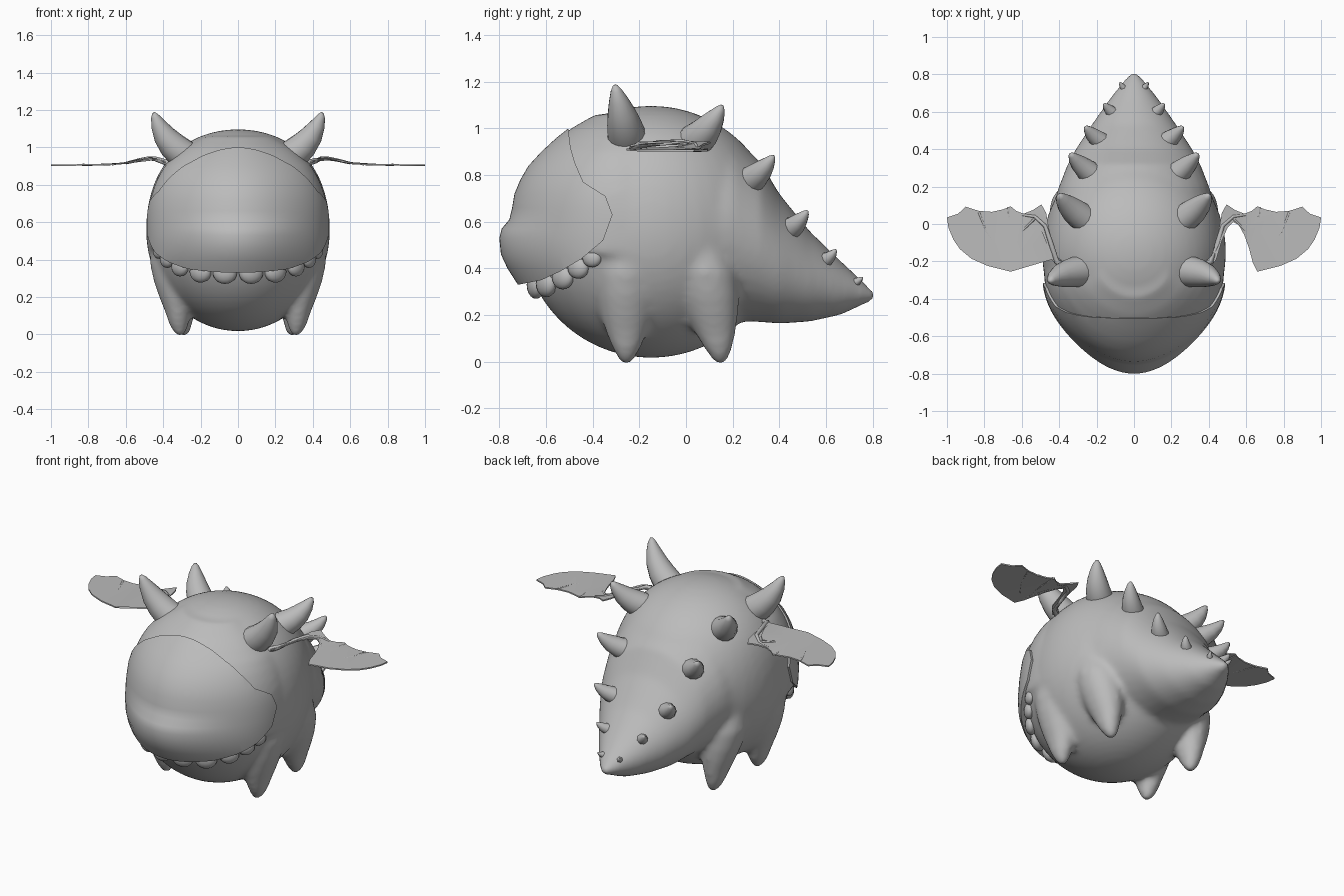
import bpy, bmesh, math
from mathutils import Vector

if "Cube" in bpy.data.objects:
    bpy.data.objects.remove(bpy.data.objects["Cube"])

grey = bpy.data.materials.new("plain_grey")
grey.diffuse_color = (0.5, 0.5, 0.5, 1)
grey.use_nodes = True
grey.node_tree.nodes["Principled BSDF"].inputs["Base Color"].default_value = grey.diffuse_color


def make(name, bm):
    bmesh.ops.recalc_face_normals(bm, faces=bm.faces)
    me = bpy.data.meshes.new(name)
    bm.to_mesh(me)
    bm.free()
    me.materials.append(grey)
    ob = bpy.data.objects.new(name, me)
    bpy.context.collection.objects.link(ob)
    return ob


def loft(bm, rings):
    """Skin a list of closed rings and cap both ends."""
    vs = [[bm.verts.new(p) for p in r] for r in rings]
    n = len(vs[0])
    for a, b in zip(vs, vs[1:]):
        for i in range(n):
            bm.faces.new((a[i], a[(i + 1) % n], b[(i + 1) % n], b[i]))
    bm.faces.new(vs[0])
    bm.faces.new(vs[-1])


def circle(n):
    return [(math.cos(2 * math.pi * i / n), math.sin(2 * math.pi * i / n)) for i in range(n)]


def tube(bm, path, radii, n=12):
    """Round tapering tube along a path."""
    pts = [Vector(p) for p in path]
    rings = []
    for i, (p, r) in enumerate(zip(pts, radii)):
        t = (pts[min(i + 1, len(pts) - 1)] - pts[max(i - 1, 0)]).normalized()
        u = t.cross(Vector((0.3, 1, 0.1))).normalized()
        v = t.cross(u)
        rings.append([p + u * c * r + v * s * r for c, s in circle(n)])
    loft(bm, rings)


def finish(ob, angle=50):
    """Apply modifiers and shade smoothly."""
    bpy.ops.object.select_all(action='DESELECT')
    ob.select_set(True)
    bpy.context.view_layer.objects.active = ob
    for m in list(ob.modifiers):
        bpy.ops.object.modifier_apply(modifier=m.name)
    bpy.ops.object.shade_smooth_by_angle(angle=math.radians(angle))


# Head levels: z, front y, half width
levels = [(.26, -.67, .455), (.33, -.72, .475), (.40, -.765, .487), (.46, -.793, .49), (.53, -.80, .493),
          (.57, -.79, .493), (.61, -.757, .493), (.66, -.745, .49), (.72, -.735, .482), (.78, -.71, .465),
          (.84, -.675, .44), (.90, -.62, .405), (.96, -.555, .345), (1.0, -.505, .295), (1.06, -.40, .19)]


def head_rings(inset, back, zmin):
    """Half-oval outlines with a slightly pointed front."""
    rings = []
    for z, yf, w in levels:
        if z < zmin:
            continue
        k, w, depth, ring = (.3 if z < .6 else .18), w - inset, yf + inset + .25, []
        for i in range(49):
            c, s = math.cos(math.pi * i / 48), math.sin(math.pi * i / 48)
            ring.append((c * w, -.25 + (s - k * (c * s) ** 2) * depth, z))
        rings.append(ring + [(-w * .5, back, z), (w * .5, back, z)])
    return rings


# Body: round torso, head core, tapering tail and four stubby legs fused together
CY, CZ, RX, RY, RZ = -0.15, 0.557, 0.492, 0.55, 0.54
bm = bmesh.new()
ret = bmesh.ops.create_uvsphere(bm, u_segments=48, v_segments=32, radius=1)
for v in ret["verts"]:
    x, y, z = v.co
    x *= 1 + .13 * max(z, 0) ** 2
    v.co = Vector((x * RX, CY + y * RY, CZ + z * RZ))
loft(bm, head_rings(.012, -.18, .45))
tail = [(-.05, .44, 1.0, .12), (.1, .432, 1.02, .11), (.2, .402, .97, .175), (.32, .355, .855, .17),
        (.40, .312, .72, .163), (.53, .227, .56, .172), (.66, .137, .435, .20), (.75, .068, .352, .24),
        (.815, .012, .29, .268)]
loft(bm, [[(c * w, y, (t + b) / 2 + s * (t - b) / 2) for c, s in circle(36)] for y, w, t, b in tail])
# leg rings: z, centre x, x radius, y radius
leg = [(-.012, .31, .015, .018), (.015, .312, .036, .038), (.06, .317, .054, .062), (.12, .32, .07, .086),
       (.20, .325, .097, .112), (.28, .33, .12, .13), (.38, .335, .137, .14), (.50, .32, .14, .12), (.6, .3, .1, .07)]
for side in (1, -1):
    for y, inset, lean in ((-.255, 0, 0), (.148, .02, -.18)):
        loft(bm, [[(side * (x - inset + c * rx), y + lean * z + s * ry, z) for c, s in circle(20)]
                  for z, x, rx, ry in leg])
body = make("body", bm)
rm = body.modifiers.new("fuse", 'REMESH')
rm.mode = 'VOXEL'
rm.voxel_size = 0.016
sm = body.modifiers.new("soften", 'SMOOTH')
sm.factor = 0.5
sm.iterations = 12
finish(body, 80)

# Head shell, trimmed to the lip and cheek line
bm = bmesh.new()
loft(bm, head_rings(0, -.2, 0))
head = make("head_shell", bm)
outline = [(-.95, .31), (-.72, .33), (-.62, .35), (-.54, .387), (-.45, .44), (-.355, .52), (-.315, .63),
           (-.345, .71), (-.44, .77), (-.475, .85), (-.495, .92), (-.505, 1.0), (-.5, 1.2), (-.95, 1.2)]
bm = bmesh.new()
loft(bm, [[(x, y, z) for y, z in outline] for x in (-.7, .7)])
cutter = make("head_cutter", bm)
cutter.hide_render = True
cut = head.modifiers.new("trim", 'BOOLEAN')
cut.operation = 'INTERSECT'
cut.solver = 'EXACT'
cut.object = cutter
finish(head, 40)
bpy.data.objects.remove(cutter)

# Horns and back spikes: base, tip, base radius, number of sides
spikes = [("front_horn", (.305, -.255, .97), (.45, -.305, 1.185), .083, 16),
          ("back_spike_1", (.29, .045, .95), (.40, .155, 1.098), .075, 14),
          ("back_spike_2", (.225, .265, .77), (.34, .375, .883), .064, 12),
          ("back_spike_3", (.175, .44, .565), (.26, .52, .647), .051, 10),
          ("back_spike_4", (.11, .59, .43), (.16, .643, .481), .034, 8),
          ("back_spike_5", (.045, .715, .335), (.075, .758, .363), .021, 6)]
for label, base, tip, r, n in spikes:
    for side, suffix in ((1, "right"), (-1, "left")):
        a, b = Vector(base), Vector(tip)
        d = b - a
        bend = Vector((.12, .03, -.10)) * d.length
        path = [a + d * t + bend * 2 * t * (1 - t) for t in (-.25, 0, .25, .5, .75, .92, 1)]
        bm = bmesh.new()
        tube(bm, [(side * p.x, p.y, p.z) for p in path],
             [r * k for k in (1, 1, .9, .74, .5, .28, .1)], n)
        finish(make(label + "_" + suffix, bm), 60)

# Teeth: rounded domes hanging under the lip along the torso surface
for x, z, r in ((.07, .33, .06), (.20, .335, .058), (.31, .362, .052), (.38, .402, .046), (.425, .445, .04)):
    y = CY - RY * math.sqrt(1 - (x / RX) ** 2 - ((z - CZ) / RZ) ** 2)
    out = Vector((x / RX ** 2, (y - CY) / RY ** 2, 0)).normalized()
    along = Vector((-out.y, out.x, 0))
    for side, suffix in ((1, "right"), (-1, "left")):
        bm = bmesh.new()
        bmesh.ops.create_uvsphere(bm, u_segments=16, v_segments=10, radius=1)
        for v in bm.verts:
            p = Vector((x, y, z + v.co.z * r)) + along * v.co.x * r * 1.1 + out * v.co.y * r * .65
            v.co = Vector((side * p.x, p.y, p.z))
        finish(make("tooth_%s" % suffix, bm), 60)


# Wings: thin scalloped membrane with an arched arm and ribs
def wing_z(x):
    table = [(.34, .905), (.40, .925), (.46, .944), (.52, .935), (.60, .916), (.70, .907), (1.01, .905)]
    for (x0, z0), (x1, z1) in zip(table, table[1:]):
        if x <= x1:
            return z0 + (z1 - z0) * (x - x0) / (x1 - x0)
    return .905


edge = [(.36, -.22), (.415, -.17), (.437, -.1), (.455, -.02), (.47, .06), (.495, .105), (.54, .075), (.59, .055),
        (.63, .07), (.66, .095), (.70, .078), (.76, .065), (.83, .07), (.90, .093), (.94, .055), (1.0, .035),
        (.992, -.02), (.965, -.085), (.93, -.135), (.87, -.185), (.78, -.225), (.66, -.255), (.635, -.205),
        (.615, -.13), (.59, -.06), (.56, -.005), (.53, .01), (.50, -.02), (.47, -.09), (.44, -.19), (.40, -.24)]
ribs = [[(.35, -.24), (.415, -.20), (.445, -.1), (.475, -.01), (.53, .04), (.60, .05)],
        [(.53, .03), (.60, -.04), (.64, -.14), (.66, -.25)],
        [(.67, .09), (.665, 0), (.65, -.12)],
        [(.83, .065), (.79, -.04), (.71, -.15)]]
for side, suffix in ((1, "right"), (-1, "left")):
    bm = bmesh.new()
    # triangulate while flat, then bend to the arched height
    face = bm.faces.new([bm.verts.new((side * x, y, 0)) for x, y in edge])
    bmesh.ops.triangulate(bm, faces=[face])
    for v in bm.verts:
        v.co.z = wing_z(abs(v.co.x)) - .004
    ext = bmesh.ops.extrude_face_region(bm, geom=bm.faces[:])
    for g in ext["geom"]:
        if isinstance(g, bmesh.types.BMVert):
            g.co.z += .008
    finish(make("wing_" + suffix, bm), 40)
    bm = bmesh.new()
    for k, rib in enumerate(ribs):
        r = .017 if k == 0 else .007
        tube(bm, [(side * x, y, wing_z(x)) for x, y in rib],
             [r * (1 - .6 * i / (len(rib) - 1)) for i in range(len(rib))], 8)
    finish(make("wing_ribs_" + suffix, bm), 60)
